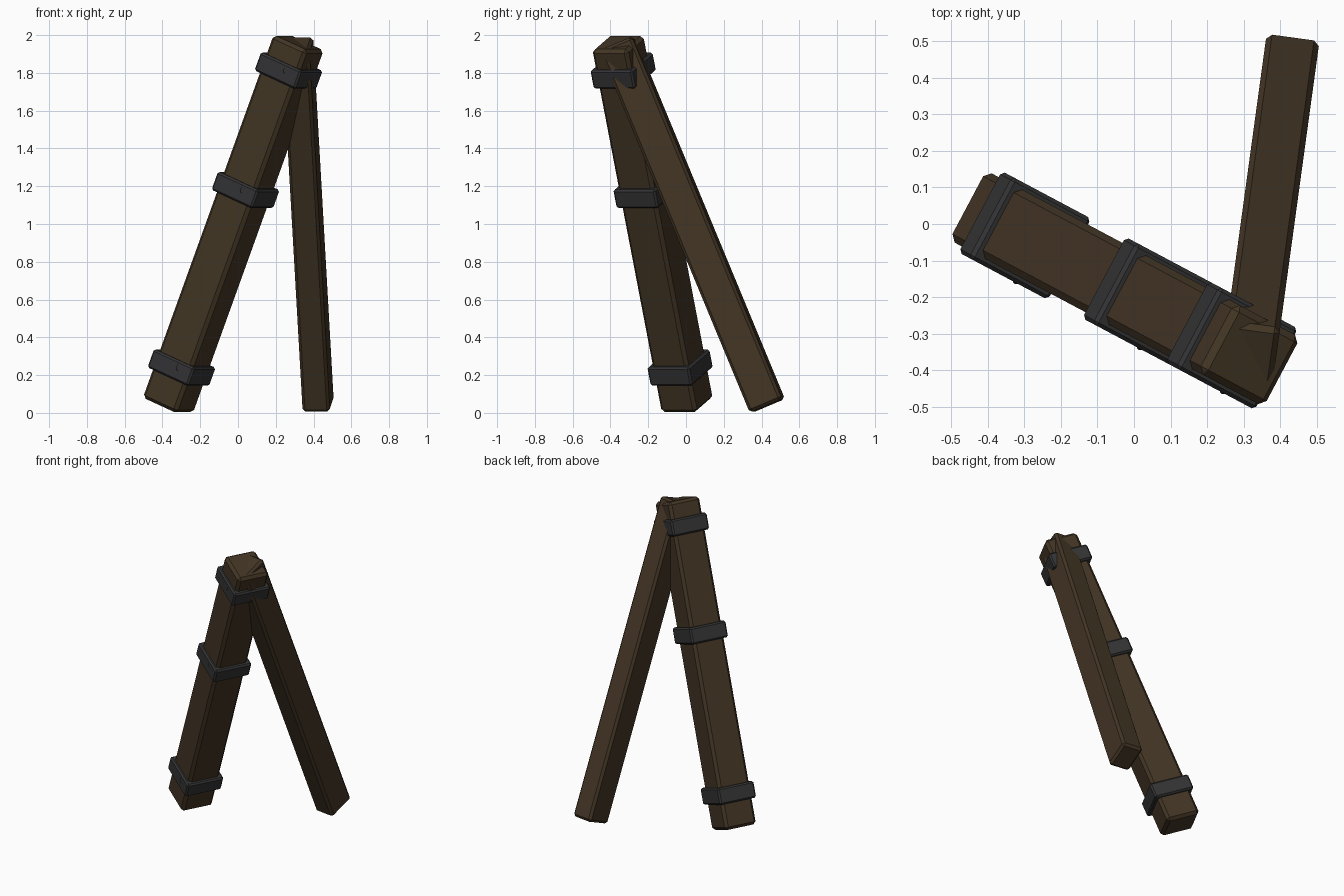
import bpy
from math import radians
from mathutils import Matrix, Vector

cube = bpy.data.objects.get("Cube")
if cube:
    bpy.data.objects.remove(cube, do_unlink=True)


def material(name, color):
    mat = bpy.data.materials.new(name)
    mat.use_nodes = True
    mat.diffuse_color = color
    mat.node_tree.nodes["Principled BSDF"].inputs["Base Color"].default_value = color
    return mat


wood = material("dark brown wood", (0.056, 0.036, 0.018, 1))
iron = material("dark iron", (0.034, 0.034, 0.036, 1))


def finish(obj, name, mat, bevel):
    """Name, colour and chamfer the active part."""
    obj.name = name
    obj.data.materials.append(mat)
    mod = obj.modifiers.new("chamfer", "BEVEL")
    mod.width = bevel
    mod.segments = 1
    mod.limit_method = "ANGLE"
    return obj


def box(name, frame, size, mat, bevel):
    """Chamfered box placed by a position and rotation matrix."""
    bpy.ops.mesh.primitive_cube_add(size=1)
    obj = bpy.context.object
    obj.data.transform(Matrix.Diagonal((*size, 1)))
    obj.matrix_world = frame
    return finish(obj, name, mat, bevel)


def leaning(center, heading, tilt):
    """Frame whose z axis leans by tilt towards the compass heading."""
    return (Matrix.Translation(center) @ Matrix.Rotation(radians(heading), 4, "Z")
            @ Matrix.Rotation(radians(tilt), 4, "Y"))


# Thick beam leaning to one side
beam = leaning((-0.025, -0.177, 1.0), -28, 22.2)
box("main_beam", beam, (0.22, 0.215, 2.075), wood, 0.018)

# Thinner prop leaning against its top from behind
prop = leaning((0.37, 0.033, 0.997), -97.8, 22.7)
box("rear_prop", prop, (0.187, 0.146, 2.08), wood, 0.015)

# Iron bands around the beam, each with a front stud
axis = (beam.to_3x3() @ Vector((0, 0, 1)))
for label, height in (("lower", 0.24), ("middle", 1.18), ("upper", 1.812)):
    along = (height - 1.0) / axis.z
    band = beam @ Matrix.Translation((0, 0, along))
    box(label + "_band", band, (0.264, 0.252, 0.105), iron, 0.01)

    spot = band.translation
    bpy.ops.mesh.primitive_cylinder_add(
        vertices=16, radius=0.027, depth=0.03,
        location=(spot.x - 0.005, spot.y - 0.118, spot.z - 0.002),
        rotation=(radians(90), 0, 0))
    finish(bpy.context.object, label + "_stud", iron, 0.005)
